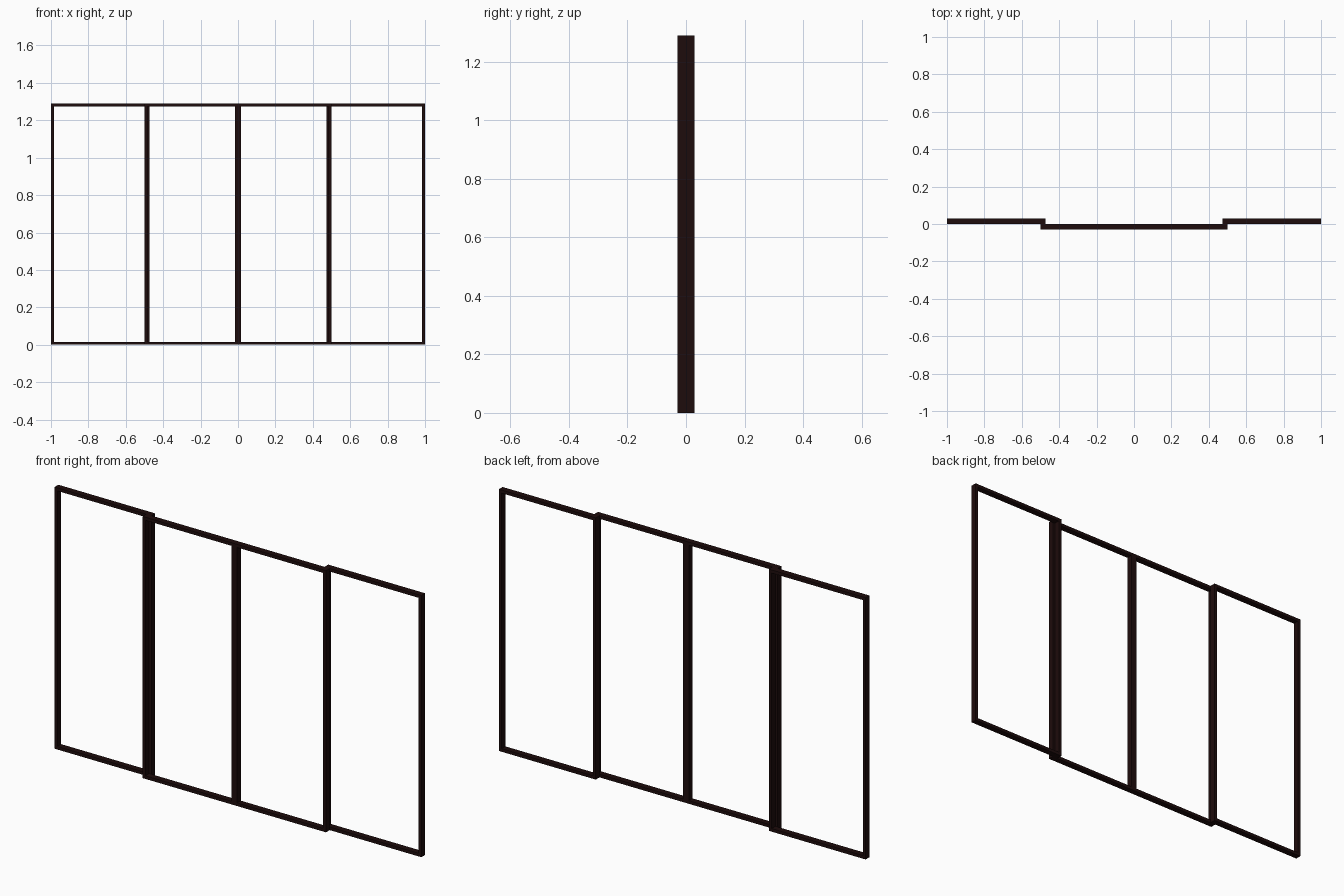
import bpy, bmesh

if "Cube" in bpy.data.objects:
    bpy.data.objects.remove(bpy.data.objects["Cube"])

HEIGHT = 1.29   # full frame height
BAR = 0.0155    # face width of every frame bar
DEPTH = 0.029   # thickness of one frame

wood = bpy.data.materials.new("dark brown")
wood.diffuse_color = (0.0125, 0.0035, 0.0035, 1)
wood.use_nodes = True
wood.node_tree.nodes["Principled BSDF"].inputs["Base Color"].default_value = wood.diffuse_color


def frame(name, x0, x1, y0):
    """Rectangular frame: an extruded ring between an outer and an inner rectangle."""
    bm = bmesh.new()

    def rect(inset):
        a, b, lo, hi = x0 + inset, x1 - inset, inset, HEIGHT - inset
        return [bm.verts.new((x, y0, z)) for x, z in ((a, lo), (b, lo), (b, hi), (a, hi))]

    outer, inner = rect(0), rect(BAR)
    ring = [bm.faces.new((outer[i], outer[(i + 1) % 4], inner[(i + 1) % 4], inner[i]))
            for i in range(4)]
    # Keep the front ring and extrude a copy of it to the back
    ext = bmesh.ops.extrude_face_region(bm, geom=ring, use_keep_orig=True)
    moved = [v for v in ext["geom"] if isinstance(v, bmesh.types.BMVert)]
    bmesh.ops.translate(bm, verts=moved, vec=(0, DEPTH, 0))
    bmesh.ops.recalc_face_normals(bm, faces=bm.faces)
    mesh = bpy.data.meshes.new(name)
    bm.to_mesh(mesh)
    bm.free()
    mesh.materials.append(wood)
    bpy.context.collection.objects.link(bpy.data.objects.new(name, mesh))


# Fixed side frames sit on the back track
frame("left_fixed_frame", -1.0, -0.472, 0)
frame("right_fixed_frame", 0.472, 1.0, 0)
# Sliding middle frames meet at the centre on the front track
frame("left_sliding_frame", -0.5, 0, -DEPTH)
frame("right_sliding_frame", 0, 0.5, -DEPTH)
